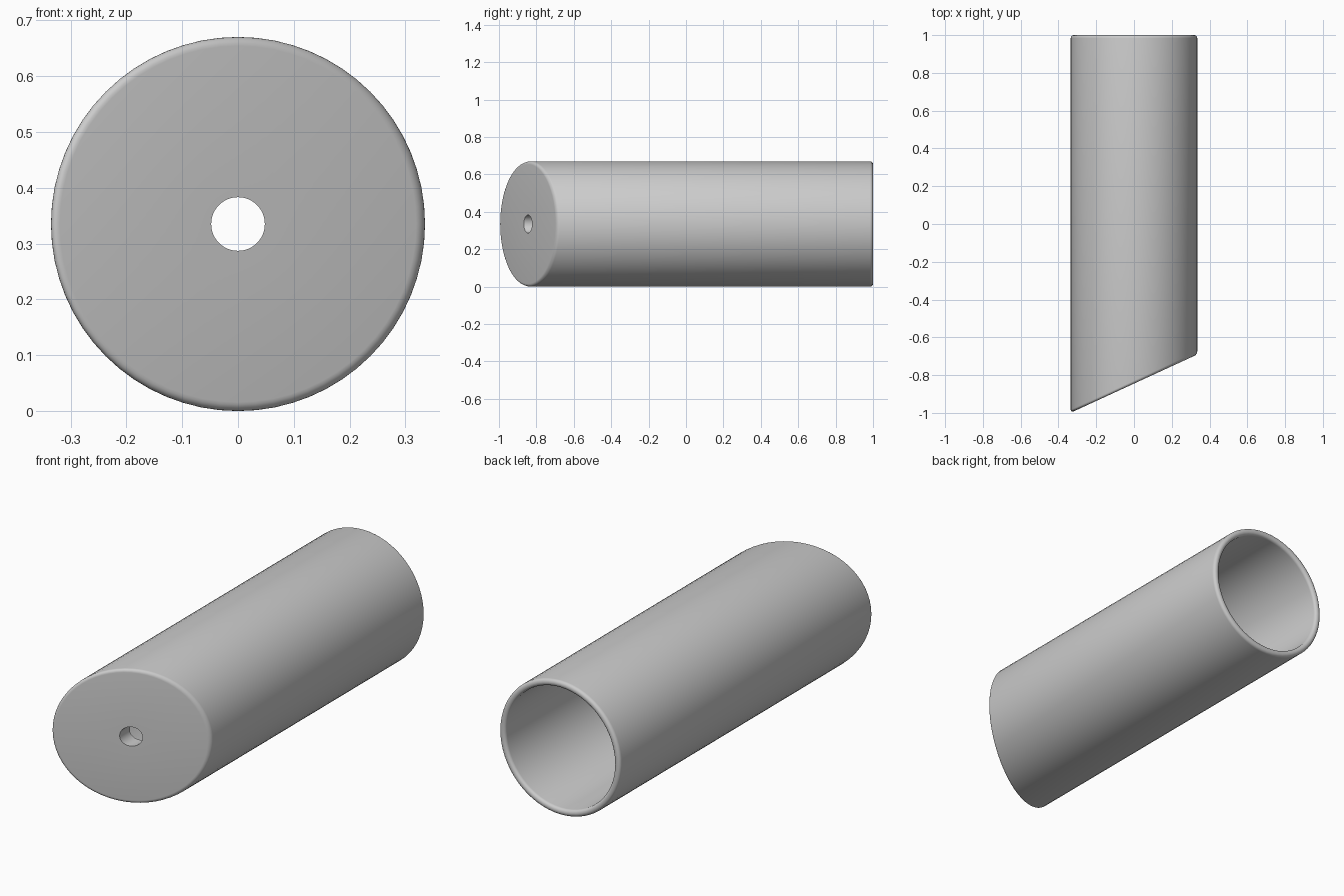
import bpy, bmesh, math

if "Cube" in bpy.data.objects:
    bpy.data.objects.remove(bpy.data.objects["Cube"])

R, WALL, HOLE = 0.335, 0.034, 0.048   # outer radius, wall thickness, hole radius
SIDES, SLANT = 64, 0.46               # facets round the tube, slope of the front
FRONT, BACK, CAP, ROUND = -0.845, 1.0, 0.08, 0.016


def arc(r, y, start, steps=5):
    """Quarter circle in the (radius, y) section, turning by 90 degrees."""
    return [(r + ROUND * math.cos(math.radians(start + 90 * i / steps)),
             y + ROUND * math.sin(math.radians(start + 90 * i / steps)))
            for i in range(steps + 1)]


# Closed section of the wall: y, then True where the ring follows the slant
section = [(HOLE, FRONT, True)]
section += [(r, y, True) for r, y in arc(R - ROUND, FRONT + ROUND, -90)]
section += [(r, y, False) for r, y in arc(R - ROUND, BACK - ROUND, 0)]
section += [(r, y, False) for r, y in arc(R - WALL + ROUND, BACK - ROUND, 90)]
section += [(R - WALL, FRONT + CAP, True), (HOLE, FRONT + CAP, True)]

# Tube body with slanted, pierced front and open back
bm = bmesh.new()
rings = []
for r, y, slanted in section:
    ring = []
    for i in range(SIDES):
        a = 2 * math.pi * i / SIDES
        x = r * math.cos(a)
        ring.append(bm.verts.new((x, y + (SLANT * x if slanted else 0), R + r * math.sin(a))))
    rings.append(ring)
for k, ring in enumerate(rings):
    after = rings[(k + 1) % len(rings)]
    for i in range(SIDES):
        j = (i + 1) % SIDES
        bm.faces.new((ring[i], ring[j], after[j], after[i]))
bmesh.ops.recalc_face_normals(bm, faces=bm.faces)

mesh = bpy.data.meshes.new("slanted_tube")
bm.to_mesh(mesh)
bm.free()
tube = bpy.data.objects.new("slanted_tube", mesh)
bpy.context.collection.objects.link(tube)

grey = bpy.data.materials.new("light grey")
grey.diffuse_color = (0.6, 0.6, 0.6, 1)
grey.use_nodes = True
grey.node_tree.nodes["Principled BSDF"].inputs["Base Color"].default_value = grey.diffuse_color
mesh.materials.append(grey)

bpy.context.view_layer.objects.active = tube
tube.select_set(True)
bpy.ops.object.shade_smooth_by_angle(angle=math.radians(35))
